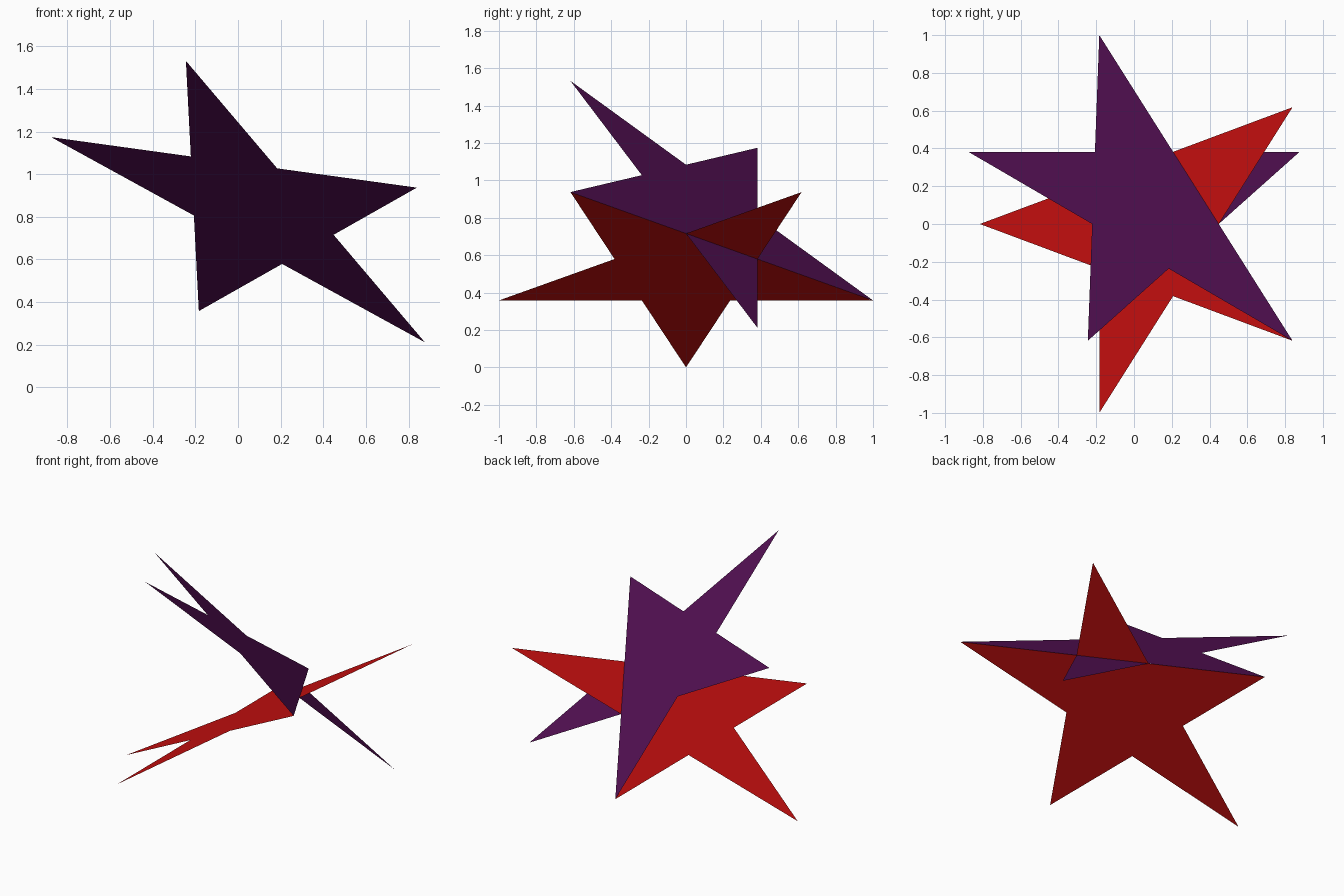
import bpy
from math import radians, sin, cos, pi
from mathutils import Vector

if "Cube" in bpy.data.objects:
    bpy.data.objects.remove(bpy.data.objects["Cube"], do_unlink=True)

OUTER = 1 / sin(radians(72))          # tip radius, star span is 2
INNER = OUTER * 0.381966              # notch radius of a pentagram
OFFSET = 0.2008                       # distance of each star from the centre
CENTRE = Vector((0, 0, 0.6927))


def make_material(name, colour):
    mat = bpy.data.materials.new(name)
    mat.use_nodes = True
    mat.diffuse_color = colour
    mat.node_tree.nodes["Principled BSDF"].inputs["Base Color"].default_value = colour
    return mat


def make_star(name, normal, tip, mat):
    """Flat five-pointed star facing normal, with one point along tip."""
    normal, tip = normal.normalized(), tip.normalized()
    side = normal.cross(tip)
    middle = CENTRE + normal * OFFSET
    points = []
    for i in range(10):
        a = i * pi / 5
        radius = INNER if i % 2 else OUTER
        points.append(middle + radius * (cos(a) * tip + sin(a) * side))
    mesh = bpy.data.meshes.new(name)
    mesh.from_pydata(points, [], [range(10)])
    mesh.materials.append(mat)
    mesh.update()
    obj = bpy.data.objects.new(name, mesh)
    bpy.context.collection.objects.link(obj)
    return obj


red = make_material("red", (0.58, 0.005, 0.005, 1))
purple = make_material("dark purple", (0.085, 0.005, 0.085, 1))

# Lower star, tilted up towards +x
t = radians(29.52)
make_star("red_star", Vector((sin(t), 0, -cos(t))), Vector((-cos(t), 0, -sin(t))), red)

# Upper star, sharing two points with the lower one
t = radians(28.76)
k, m = 0.8507, 0.5257
make_star("purple_star", Vector((k * sin(t), m, k * cos(t))),
          Vector((-m * sin(t), k, -m * cos(t))), purple)
